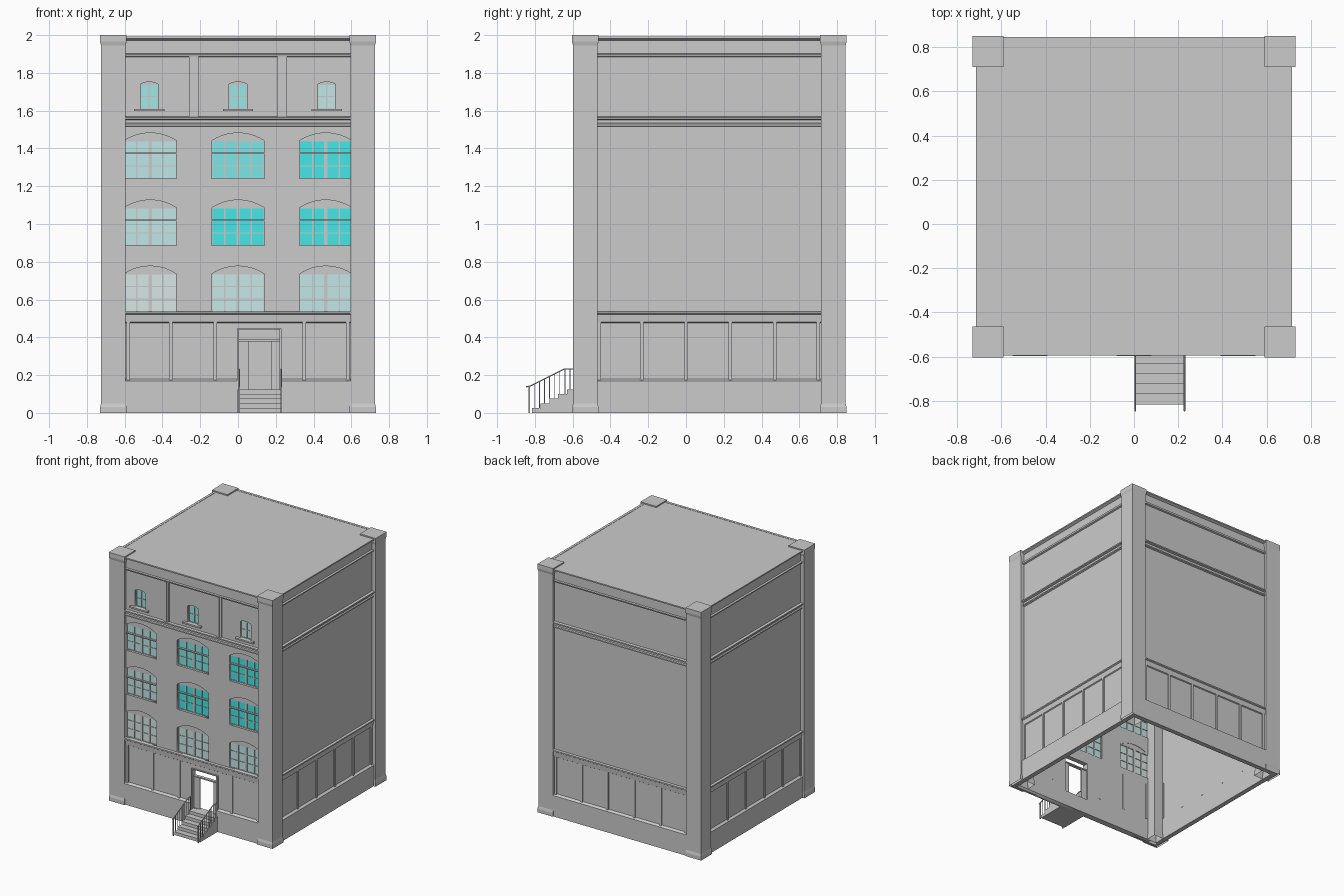
import bpy, bmesh, math

if "Cube" in bpy.data.objects:
    bpy.data.objects.remove(bpy.data.objects["Cube"])

X, YF, YB = 0.695, -0.575, 0.825      # outer wall planes


def finish(name, bm, mat=None):
    bmesh.ops.recalc_face_normals(bm, faces=bm.faces)
    me = bpy.data.meshes.new(name)
    bm.to_mesh(me)
    bm.free()
    ob = bpy.data.objects.new(name, me)
    bpy.context.collection.objects.link(ob)
    if mat:
        me.materials.append(mat)
    return ob


def boxes(name, items, mat=None):
    """One object from boxes given as (x0, x1, y0, y1, z0, z1)."""
    bm = bmesh.new()
    for x0, x1, y0, y1, z0, z1 in items:
        vs = bmesh.ops.create_cube(bm, size=1)["verts"]
        for v in vs:
            v.co = (x0 + (v.co.x + .5) * (x1 - x0),
                    y0 + (v.co.y + .5) * (y1 - y0),
                    z0 + (v.co.z + .5) * (z1 - z0))
    return finish(name, bm, mat)


def sweep(name, profile, path, closed=True):
    """Sweep (outward, z) profile along path points (x, y, nx, ny)."""
    bm = bmesh.new()
    rings = [[bm.verts.new((x + nx * o, y + ny * o, z)) for o, z in profile]
             for x, y, nx, ny in path]
    n, m = len(rings), len(profile)
    for i in range(n if closed else n - 1):
        a, b = rings[i], rings[(i + 1) % n]
        for j in range(m):
            k = (j + 1) % m
            bm.faces.new((a[j], b[j], b[k], a[k]))
    if not closed:
        bm.faces.new(rings[0])
        bm.faces.new(rings[-1])
    return finish(name, bm)


def panel(name, loops, y, half):
    """Upright sheet from x,z outlines; the later loops are holes."""
    cu = bpy.data.curves.new(name, 'CURVE')
    cu.dimensions, cu.fill_mode, cu.extrude = '2D', 'BOTH', half
    for loop in loops:
        sp = cu.splines.new('POLY')
        sp.points.add(len(loop) - 1)
        for p, (x, z) in zip(sp.points, loop):
            p.co = (x, z, 0, 1)
        sp.use_cyclic_u = True
    ob = bpy.data.objects.new(name, cu)
    bpy.context.collection.objects.link(ob)
    ob.location.y = y
    ob.rotation_euler.x = math.pi / 2
    bpy.ops.object.select_all(action='DESELECT')
    ob.select_set(True)
    bpy.context.view_layer.objects.active = ob
    bpy.ops.object.convert(target='MESH')


def arched(cx, w, z0, spring, rise):
    """Outline with a flat bottom and a segmental arch on top."""
    r = (w * w + rise * rise) / (2 * rise)
    a = math.asin(w / r)
    pts = [(cx - w, z0), (cx + w, z0)]
    for i in range(13):
        t = a - 2 * a * i / 12
        pts.append((cx + r * math.sin(t), spring + rise - r + r * math.cos(t)))
    return pts


def rect(x0, x1, z0, z1):
    return [(x0, z0), (x1, z0), (x1, z1), (x0, z1)]


def glass(t):
    m = bpy.data.materials.new("glass")
    m.diffuse_color = (.8 - .74 * t, .8, .8, 1)
    m.use_nodes = True
    m.node_tree.nodes["Principled BSDF"].inputs["Base Color"].default_value = m.diffuse_color
    return m


# windows: centre, half width, bottom, spring, rise, tint, columns, rows
wins = []
tints = [(.15, .3, .35), (.35, 1, 1), (.4, .8, 1)]
for z0, ts in zip((.535, .885, 1.24), tints):
    for cx, t in zip((-.465, 0, .465), ts):
        wins.append((cx, .14, z0, z0 + .2, .042, t, 4, 3))
for cx, t in zip((-.47, 0, .47), (.6, .65, .35)):
    wins.append((cx, .047, 1.61, 1.74, .012, t, 2, 2))

# front wall with window and door openings
door = rect(0, .225, .125, .44)
panel("front_wall", [rect(-X, X, 0, 1.98), door] +
      [arched(*w[:5]) for w in wins], YF + .015, .015)

for cx, w, z0, zs, rise, t, cols, rows in wins:
    # frame bars
    y0, y1 = YF + .013, YF + .027
    bars = []
    for i in range(cols + 1):
        x = cx - w + 2 * w * i / cols
        h = .009 if (i == cols // 2 and cols == 4) else .004
        bars.append((x - h, x + h, y0, y1, z0, zs))
    for i in range(rows + 1):
        z = z0 + (zs - z0) * i / rows
        bars.append((cx - w, cx + w, y0 + .002, y1 - .002, z - .003, z + .003))
    boxes("window_frame", bars)
    boxes("window_pane", [(cx - w, cx + w, YF + .019, YF + .021, z0, zs)], glass(t))
    # blank arch above the panes
    panel("window_arch", [arched(cx, w, zs, zs + .0005, rise)], YF + .02, .007)
    if cols == 2:
        boxes("window_sill", [(cx - .08, cx + .08, YF - .022, YF + .02, z0 - .012, z0)])
    elif z0 > .6:
        # projecting transom and thin sill
        z = z0 + .135
        boxes("window_transom", [(cx - w, cx + w, YF + .003, YF + .02, z - .004, z + .004),
                                 (cx - w, cx + w, YF - .004, YF + .02, z0 - .006, z0)])

# side walls, back wall and roof
boxes("side_walls", [(s * X, s * (X - .02), YF, YB, 0, 1.98) for s in (-1, 1)])
boxes("back_wall", [(-X, X, YB - .02, YB, 0, 1.98)])
boxes("roof", [(-X, X, YF, YB, 1.97, 1.99)])

# mouldings running round the building
ring = [(X, YF, 1, -1), (X, YB, 1, 1), (-X, YB, -1, 1), (-X, YF, -1, -1)]
sweep("lower_moulding", [(0, .475), (.008, .48), (.012, .52), (.02, .525),
                         (.02, .535), (0, .537)], ring)
sweep("upper_moulding", [(0, 1.515), (.012, 1.52), (.012, 1.53), (.004, 1.535),
                         (.004, 1.55), (.02, 1.555), (.02, 1.565), (0, 1.568)], ring)
sweep("frieze_moulding", [(0, 1.883), (.012, 1.888), (.016, 1.9), (0, 1.902)], ring)
sweep("roof_moulding", [(0, 1.972), (.02, 1.982), (.02, 1.992), (0, 1.992)], ring)

# plinth, broken at the door
sweep("plinth", [(0, 0), (.018, 0), (.018, .168), (0, .18)],
      [(.225, YF, 0, -1)] + ring + [(0, YF, 0, -1)], closed=False)

# ground floor battens
strips = []
for x in (-.58, -.355, -.12, .12, .35, .58):
    if x != .12:
        strips.append((x - .009, x + .009, YF - .008, YF + .033, .175, .48))
    strips.append((x - .009, x + .009, YB - .023, YB + .008, .175, .48))
for y in (-.46, -.235, 0, .235, .47, .70):
    for s in (-1, 1):
        strips.append((s * (X - .023), s * (X + .008), y - .009, y + .009, .175, .48))
boxes("wall_battens", strips)

# top floor pilasters
boxes("pilasters", [(x + a, x + b, YF - d, YF + .01, 1.565, 1.887)
                    for x in (-.235, .235)
                    for a, b, d in ((-.025, .025, .008), (-.01, .01, .014))])

# corner pillars, flared at foot and cap, open below
for cx in (-.66, .66):
    for cy in (-.533, .78):
        bm = bmesh.new()
        last = None
        for h, z in ((.07, 0), (.07, .03), (.065, .05), (.065, 1.945),
                     (.07, 1.965), (.07, 2)):
            cur = [bm.verts.new((cx + a * h, cy + b * h, z))
                   for a, b in ((-1, -1), (1, -1), (1, 1), (-1, 1))]
            if last:
                for i in range(4):
                    k = (i + 1) % 4
                    bm.faces.new((last[i], last[k], cur[k], cur[i]))
            last = cur
        bm.faces.new(last)
        finish("corner_pillar", bm)

# door surround: side panels, transom bar, outer trim
ya, yb = YF + .01, YF + .02
boxes("door_frame", [(0, .055, ya, yb, .125, .385), (.175, .225, ya, yb, .125, .385),
                     (0, .225, YF, YF + .025, .378, .388),
                     (-.006, .004, YF - .018, YF + .03, .125, .446),
                     (.221, .231, YF - .018, YF + .03, .125, .446),
                     (-.006, .231, YF - .008, YF + .03, .438, .446)])

# steps
boxes("door_steps", [(.003, .232, -.815 + .046 * i, YF, .025 * i, .025 * (i + 1))
                     for i in range(5)])

# railings
for x in (.006, .228):
    cu = bpy.data.curves.new("handrail", 'CURVE')
    cu.dimensions, cu.bevel_depth, cu.bevel_resolution = '3D', .004, 1
    cu.use_fill_caps = True
    sp = cu.splines.new('POLY')
    pts = [(-.846, .138), (-.825, .142), (-.645, .232), (-.595, .232)]
    sp.points.add(3)
    for p, (y, z) in zip(sp.points, pts):
        p.co = (x, y, z, 1)
    bpy.context.collection.objects.link(bpy.data.objects.new("handrail", cu))
    posts = [(x - .004, x + .004, -.834, -.826, 0, .14)]
    for i in range(8):
        y = -.803 + .027 * i
        foot = .025 * min(5, int((y + .815) / .046) + 1)
        top = min(.232, .142 + (y + .825) * .5)
        posts.append((x - .002, x + .002, y - .002, y + .002, foot, top))
    boxes("balusters", posts)
